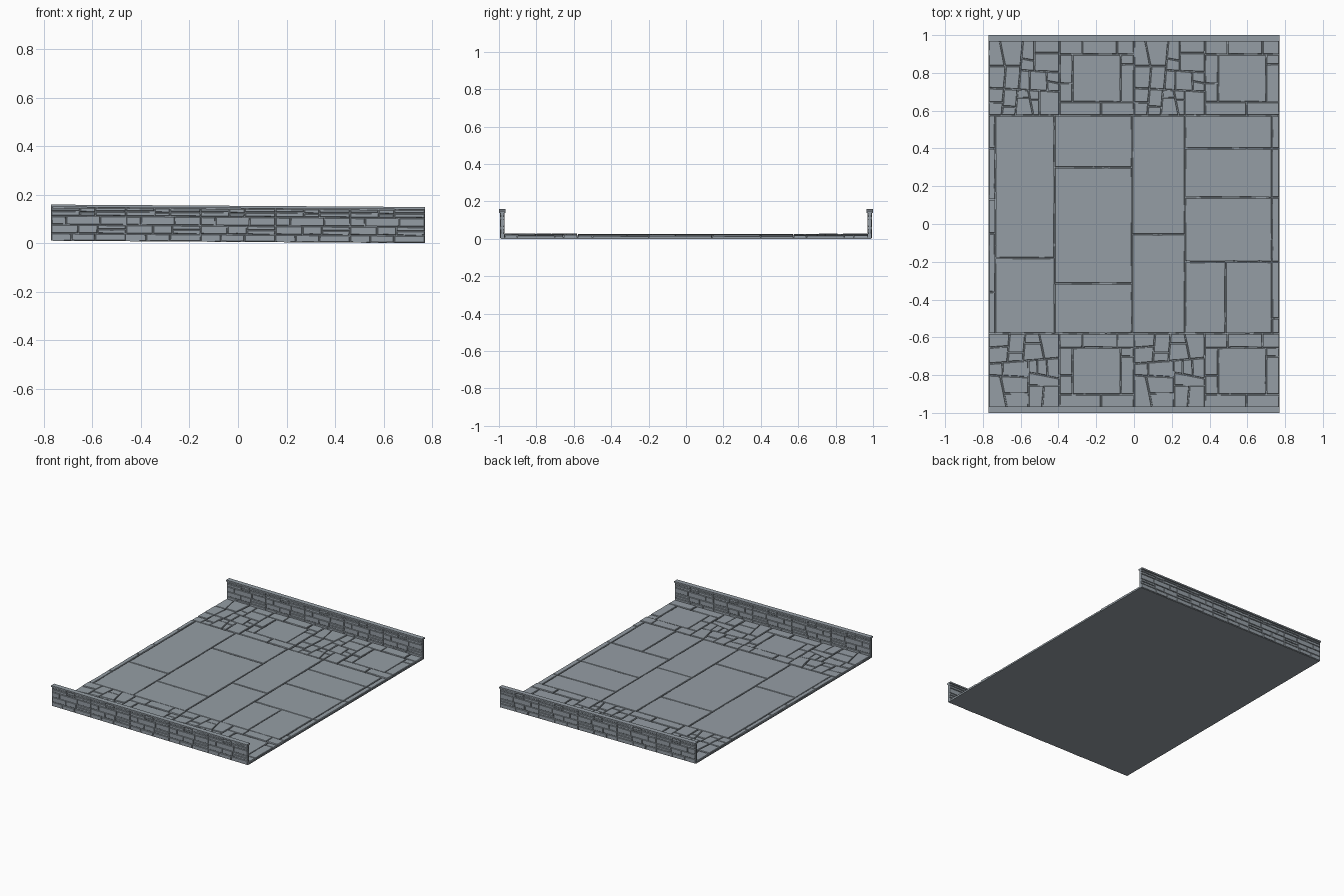
import bpy, bmesh, random
from mathutils import Vector

if "Cube" in bpy.data.objects:
    bpy.data.objects.remove(bpy.data.objects["Cube"], do_unlink=True)

# One grey stone material
STONE = (0.30, 0.34, 0.375, 1)
stone = bpy.data.materials.new("grey_stone")
stone.use_nodes = True
stone.diffuse_color = STONE
stone.node_tree.nodes["Principled BSDF"].inputs["Base Color"].default_value = STONE

HALF = 0.77                  # half width of the section
BASE, BED, TOP = 0.005, 0.012, 0.021
SLOPE = 0.0065               # the section leans slightly to its left


def finish(name, bm):
    bmesh.ops.recalc_face_normals(bm, faces=bm.faces)
    for v in bm.verts:
        v.co.z -= SLOPE * v.co.x
    mesh = bpy.data.meshes.new(name)
    bm.to_mesh(mesh)
    bm.free()
    mesh.materials.append(stone)
    bpy.context.collection.objects.link(bpy.data.objects.new(name, mesh))


def box(name, lo, hi):
    bm = bmesh.new()
    bmesh.ops.create_cube(bm, size=1)
    for v in bm.verts:
        v.co = [l + (c + 0.5) * (h - l) for c, l, h in zip(v.co, lo, hi)]
    finish(name, bm)


def rect(x0, y0, x1, y1):
    return [Vector(p) for p in ((x0, y0), (x1, y0), (x1, y1), (x0, y1))]


def subdivide(poly, step):
    out = []
    for i, a in enumerate(poly):
        b = poly[(i + 1) % len(poly)]
        n = max(1, round((b - a).length / step))
        out += [a.lerp(b, k / n) for k in range(n)]
    return out


def inset(poly, low, high, rng):
    out = []
    for i, p in enumerate(poly):
        d1 = (p - poly[i - 1]).normalized()
        d2 = (poly[(i + 1) % len(poly)] - p).normalized()
        n1, n2 = Vector((-d1.y, d1.x)), Vector((-d2.y, d2.x))
        out.append(p + (n1 + n2) / (1 + max(n1.dot(n2), -0.5)) * rng.uniform(low, high))
    return out


def add_stone(bm, poly, place, low, high, rng, gap=0.003, step=0.07):
    """Worn block: rough outline, chamfered rim and a flat face."""
    outline = inset(subdivide(poly, step), gap * 0.5, gap * 1.1, rng)
    face = inset(outline, 0.0012, 0.0028, rng)
    chamfer = high - min(0.003, (high - low) * 0.4)
    rings = [[bm.verts.new(place(p.x, p.y, h)) for p in ring]
             for ring, h in ((outline, low), (outline, chamfer), (face, high))]
    n = len(outline)
    for a, b in zip(rings, rings[1:]):
        for i in range(n):
            j = (i + 1) % n
            bm.faces.new((a[i], a[j], b[j], b[i]))
    bm.faces.new(rings[0][::-1])
    bm.faces.new(rings[-1])


def floor_place(x, y, h):
    return (x, y, h)


def cut(poly, point, normal):
    """Part of a convex polygon on the positive side of a line."""
    out = []
    for i, a in enumerate(poly):
        b = poly[(i + 1) % len(poly)]
        da, db = (a - point).dot(normal), (b - point).dot(normal)
        if da >= 0:
            out.append(a)
        if da * db < 0:
            out.append(a.lerp(b, da / (da - db)))
    return out


def shatter(poly, depth, rng):
    """Split a patch into crooked paving pieces."""
    w = max(p.x for p in poly) - min(p.x for p in poly)
    h = max(p.y for p in poly) - min(p.y for p in poly)
    if depth == 0 or max(w, h) < 0.09:
        return [poly]
    centre = sum(poly, Vector((0, 0))) / len(poly)
    tilt = rng.choice((0, 0, 0.05, -0.08, 0.2))
    normal = Vector((1, tilt)) if w > h else Vector((tilt, 1))
    point = centre + Vector((rng.uniform(-0.2, 0.2) * w, rng.uniform(-0.2, 0.2) * h))
    pieces = []
    for side in (normal, -normal):
        pieces += shatter(cut(poly, point, side), depth - 1 - (rng.random() < 0.25 and depth > 1), rng)
    return pieces


# Floor bed under the paving
box("floor_bed", (-HALF, -0.985, BASE), (HALF, 0.985, BED))

# Large central slabs: column edges and their cross joints
rng = random.Random(4)
columns = [
    (-0.77, -0.735, (-0.36, -0.05, 0.13, 0.4)),
    (-0.735, -0.42, (-0.18,)),
    (-0.42, -0.01, (-0.315, 0.3)),
    (-0.01, 0.27, (-0.055,)),
    (0.27, 0.73, (-0.2, 0.14, 0.4)),
    (0.73, 0.77, (-0.5, -0.2, 0.14, 0.4)),
]
bm = bmesh.new()
for x0, x1, joints in columns:
    ys = (-0.58, *joints, 0.575)
    for y0, y1 in zip(ys, ys[1:]):
        parts = [(x0, x1)]
        if x0 == 0.27 and y0 == -0.58:
            parts = [(x0, 0.485), (0.485, x1)]
        for a, b in parts:
            add_stone(bm, rect(a, y0, b, y1), floor_place, BED - 0.001,
                      TOP + rng.uniform(-0.001, 0.001), rng)
finish("central_slabs", bm)

# Paved borders along both walls: broken paving and framed squares, twice each
for name, y0, y1, seed in (("front_paving", -0.972, -0.58, 11), ("back_paving", 0.575, 0.972, 23)):
    bm = bmesh.new()
    for start in (-0.77, 0.0):
        rng = random.Random(seed)
        end, stop = start + 0.375, start + 0.77
        blocks = shatter(rect(start, y0, end, y1), 5, rng)
        # Framed square
        ax, bx, ay, by = end + 0.07, stop - 0.07, y0 + 0.07, y1 - 0.075
        blocks.append(rect(ax, ay, bx, by))
        mx, my = end + 0.22, y0 + 0.17
        blocks += [rect(*r) for r in (
            (end, y0, mx, ay), (mx, y0, stop, ay),
            (end, by, mx - 0.1, y1), (mx - 0.1, by, stop - 0.09, y1), (stop - 0.09, by, stop, y1),
            (end, ay, ax, my), (end, my, ax, by),
            (bx, ay, stop, my + 0.1), (bx, my + 0.1, stop, by))]
        for poly in blocks:
            add_stone(bm, poly, floor_place, BED - 0.001, TOP + rng.uniform(-0.002, 0.003), rng)
    finish(name, bm)

# Low walls: core, coursed bricks on both faces, and coping
COURSES = (0.006, 0.036, 0.072, 0.108, 0.143)
REPEAT = 2 * HALF / 5
for name, s in (("front_wall", -1), ("back_wall", 1)):
    ends = sorted((s * 0.976, s * 0.988))
    box(name + "_core", (-HALF, ends[0], BASE), (HALF, ends[1], 0.146))
    ends = sorted((s * 0.966, s))
    box(name + "_coping", (-HALF, ends[0], 0.144), (HALF, ends[1], 0.154))
    bm = bmesh.new()
    for surface, out in ((0.987, 1), (0.977, -1)):
        def wall_place(x, z, h):
            return (x, s * (surface + out * h), z)
        for k in range(5):
            rng = random.Random(7)
            left = -HALF + k * REPEAT
            for z0, z1 in zip(COURSES, COURSES[1:]):
                a, b = rng.uniform(0.2, 0.42), rng.uniform(0.55, 0.8)
                xs = [left + f * REPEAT for f in (0, a, b, 1)]
                for x0, x1 in zip(xs, xs[1:]):
                    poly = rect(x0, z0, x1, z1)
                    # Some bricks are split into two thin ones
                    if rng.random() < 0.3:
                        mid = z0 + (z1 - z0) * rng.uniform(0.4, 0.6)
                        polys = [rect(x0, z0, x1, mid), rect(x0, mid, x1, z1)]
                    else:
                        polys = [poly]
                    for p in polys:
                        add_stone(bm, p, wall_place, -0.001, rng.uniform(0.005, 0.008),
                                  rng, gap=0.002, step=0.05)
    finish(name + "_bricks", bm)
